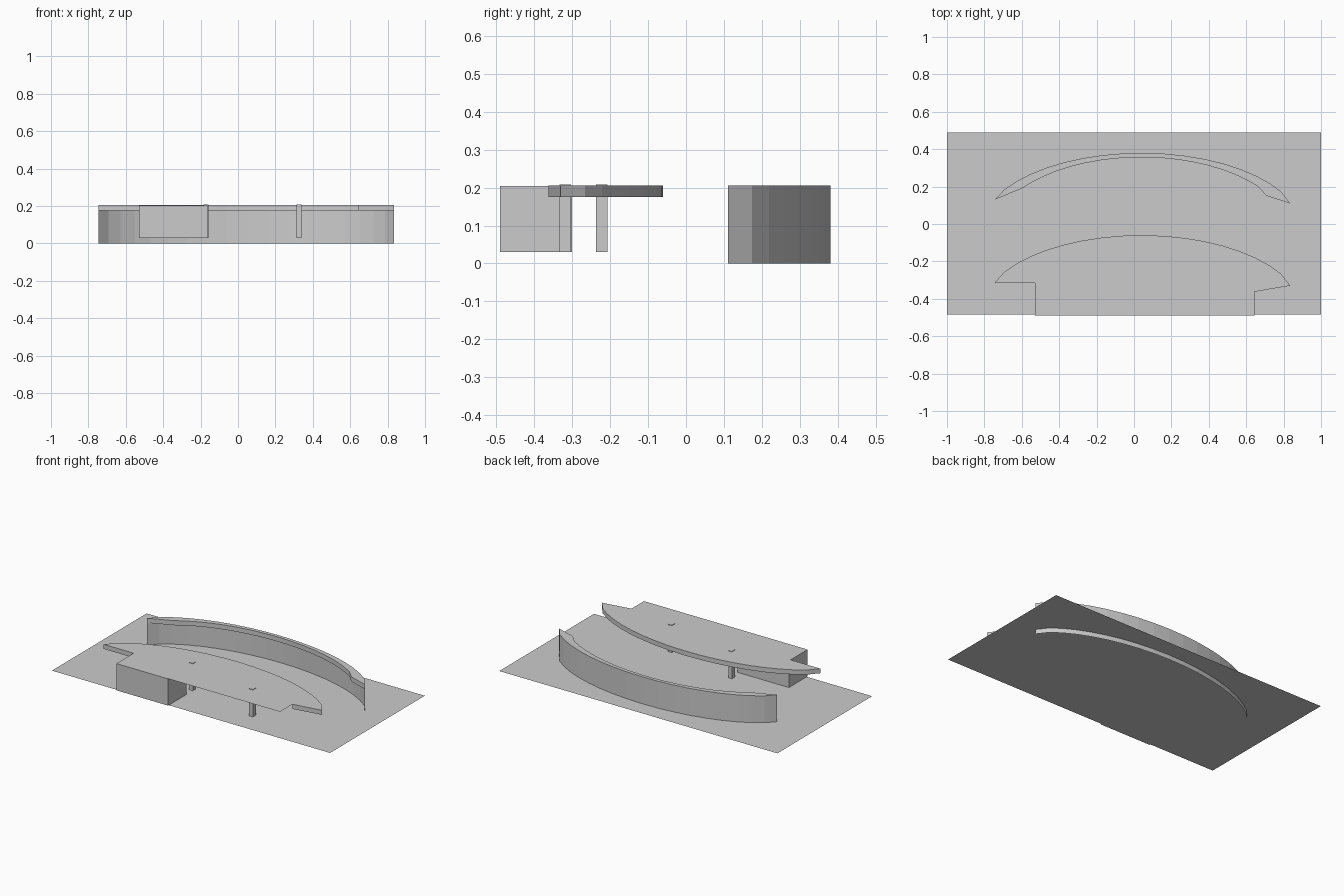
import bpy
from math import asin, sin, cos

if "Cube" in bpy.data.objects:
    bpy.data.objects.remove(bpy.data.objects["Cube"])

TOP, LIP, FLOOR = 0.205, 0.175, 0.03


def mesh_object(name, verts, faces):
    mesh = bpy.data.meshes.new(name)
    mesh.from_pydata(verts, [], faces)
    mesh.update()
    obj = bpy.data.objects.new(name, mesh)
    bpy.context.collection.objects.link(obj)
    return obj


def arc(start, end, peak, a, b, cx=0.04, steps=18):
    """Elliptical arc from start to end, with exact end points."""
    t0, t1 = asin((start[0] - cx) / a), asin((end[0] - cx) / a)
    pts = []
    for i in range(1, steps):
        t = t0 + (t1 - t0) * i / steps
        pts.append((cx + a * sin(t), peak - b * (1 - cos(t))))
    return [start] + pts + [end]


def sheet(name, outline, z):
    return mesh_object(name, [(x, y, z) for x, y in outline],
                       [list(range(len(outline)))[::-1]])


def strip(name, path, z0, z1):
    n = len(path)
    verts = [(x, y, z) for z in (z0, z1) for x, y in path]
    return mesh_object(name, verts,
                       [(i + 1, i, n + i, n + i + 1) for i in range(n - 1)])


def box(name, x0, x1, y0, y1, z0, z1):
    verts = [(x, y, z) for z in (z0, z1)
             for x, y in ((x0, y0), (x1, y0), (x1, y1), (x0, y1))]
    faces = [(3, 2, 1, 0), (4, 5, 6, 7)]
    faces += [(i, (i + 1) % 4, (i + 1) % 4 + 4, i + 4) for i in range(4)]
    return mesh_object(name, verts, faces)


# Floor sheet
mesh_object("floor", [(-1, -0.483, FLOOR), (1, -0.483, FLOOR),
                      (1, 0.49, FLOOR), (-1, 0.49, FLOOR)], [(0, 1, 2, 3)])

# Front canopy: thin roof with a shallow fascia around the curve and tips
roof_arc = arc((-0.745, -0.315), (0.835, -0.33), -0.06, 0.86, 0.41)
tip_left, tip_right = (-0.53, -0.315), (0.645, -0.362)
sheet("canopy_roof", [(0.645, -0.49), (-0.53, -0.49), tip_left]
      + roof_arc + [tip_right], TOP)
strip("canopy_fascia", [tip_left] + roof_arc + [tip_right], LIP, TOP)

# Room and two columns under the canopy
box("room", -0.53, -0.16, -0.49, -0.30, FLOOR, TOP - 0.001)
for i, (x, y) in enumerate(((-0.172, -0.222), (0.327, -0.318))):
    box(f"column_{i + 1}", x - 0.013, x + 0.013, y - 0.015, y + 0.015,
        FLOOR, 0.208)

# Curved back wall with a narrow overhang and lip on its inner side
outer = arc((-0.745, 0.13), (0.835, 0.11), 0.38, 0.86, 0.41)
inner = arc((-0.6, 0.19), (0.71, 0.15), 0.357, 0.8, 0.42)
strip("back_wall", outer, 0, TOP)
sheet("back_overhang", outer + inner[::-1], TOP)
strip("back_lip", ([outer[0]] + inner + [outer[-1]])[::-1], LIP, TOP)
